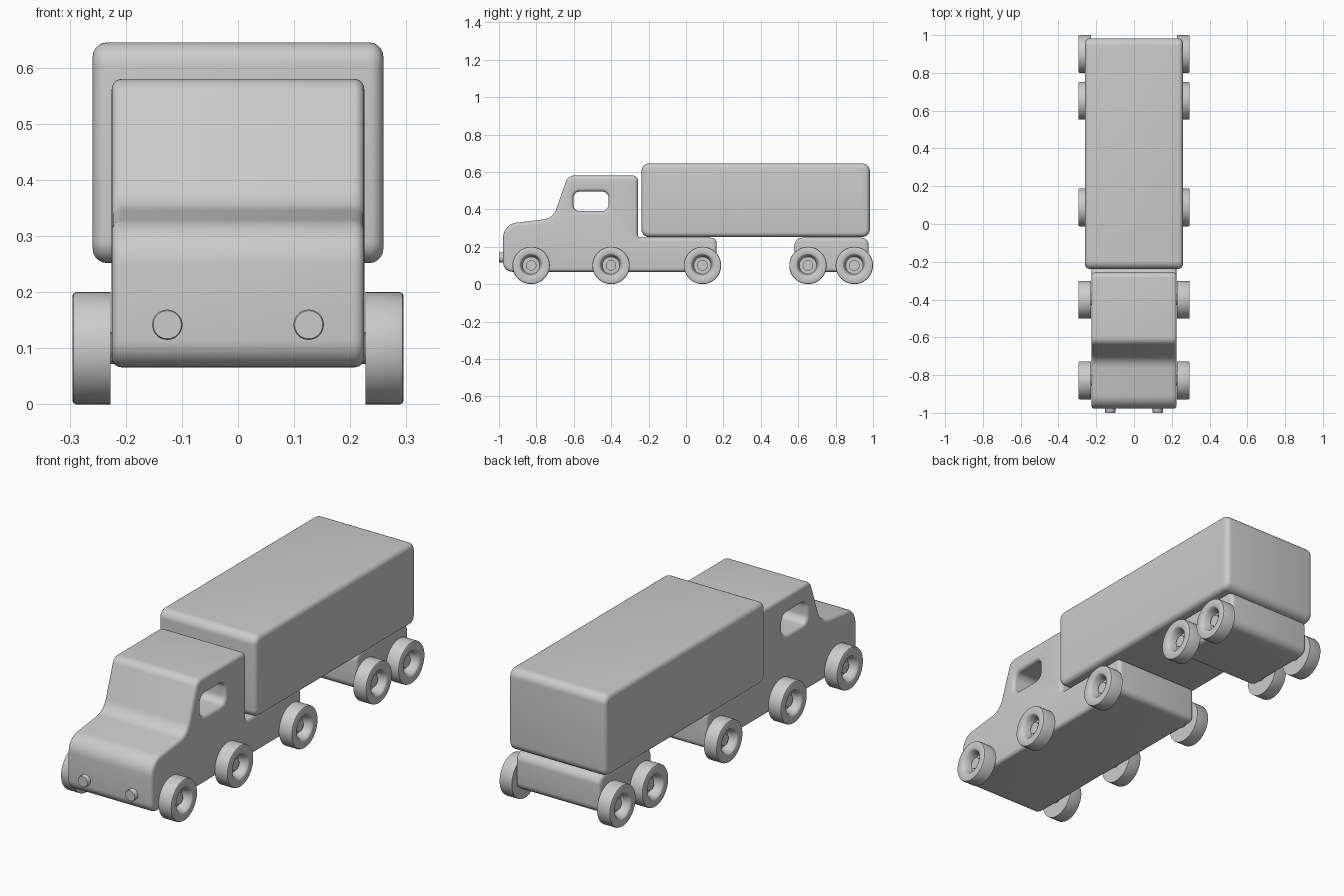
import bpy, bmesh, math
from mathutils import Vector

cube = bpy.data.objects.get("Cube")
if cube:
    bpy.data.objects.remove(cube, do_unlink=True)

grey = bpy.data.materials.new("plain grey")
grey.use_nodes = True
grey.diffuse_color = (0.6, 0.6, 0.6, 1)
grey.node_tree.nodes["Principled BSDF"].inputs["Base Color"].default_value = (0.6, 0.6, 0.6, 1)


def finish(name, bm):
    bmesh.ops.recalc_face_normals(bm, faces=bm.faces[:])
    mesh = bpy.data.meshes.new(name)
    bm.to_mesh(mesh)
    bm.free()
    mesh.materials.append(grey)
    obj = bpy.data.objects.new(name, mesh)
    bpy.context.collection.objects.link(obj)
    bpy.ops.object.select_all(action="DESELECT")
    obj.select_set(True)
    bpy.context.view_layer.objects.active = obj
    bpy.ops.object.shade_smooth_by_angle(angle=math.radians(35))
    return obj


def rounded(corners, steps=8):
    """Side outline (y, z) with every corner (y, z, radius) turned into an arc."""
    out = []
    for i, (y, z, r) in enumerate(corners):
        p = Vector((0, y, z))
        a = (Vector((0, *corners[i - 1][:2])) - p).normalized()
        b = (Vector((0, *corners[(i + 1) % len(corners)][:2])) - p).normalized()
        half = a.angle(b) / 2
        centre = p + (a + b).normalized() * (r / math.sin(half))
        start = (p + a * (r / math.tan(half)) - centre).normalized()
        end = (p + b * (r / math.tan(half)) - centre).normalized()
        out += [centre + start.slerp(end, k / steps).normalized() * r for k in range(steps + 1)]
    return out


def inset(loop, d):
    """Move a loop into the material, which lies on its left."""
    out = []
    for i, p in enumerate(loop):
        a = (p - loop[i - 1]).normalized()
        b = (loop[(i + 1) % len(loop)] - p).normalized()
        t = (a + b).normalized()
        out.append(p + Vector((0, -t.z, t.y)) * (d / t.dot(a)))
    return out


def block(name, loops, half_width, bevel, steps=5):
    """Extrude outlines across x with rounded side edges."""
    bm = bmesh.new()
    arc = [k / steps * math.pi / 2 for k in range(steps + 1)]
    section = [(half_width - bevel * (1 - math.sin(t)), bevel * (1 - math.cos(t))) for t in arc]
    section = [(-x, d) for x, d in reversed(section)] + section
    caps = [[], []]
    for loop in loops:
        n = len(loop)
        rings = [[bm.verts.new((x, p.y, p.z)) for p in inset(loop, d)] for x, d in section]
        for r, s in zip(rings, rings[1:]):
            for i in range(n):
                bm.faces.new((r[i - 1], r[i], s[i], s[i - 1]))
        for cap, ring in zip(caps, (rings[0], rings[-1])):
            cap += [bm.edges.get((ring[i - 1], ring[i])) for i in range(n)]
    for cap in caps:
        bmesh.ops.triangle_fill(bm, edges=cap, use_beauty=True)
    return finish(name, bm)


def box_outline(y0, y1, z0, z1, r):
    return rounded([(y0, z0, r), (y1, z0, r), (y1, z1, r), (y0, z1, r)])


def lathe(name, profile, axis, centre, segments=48):
    """Turn a (radius, distance) profile about an axis; closed at both ends."""
    bm = bmesh.new()
    axis = Vector(axis)
    up = Vector((0, 0, 1))
    side = axis.cross(up)
    rings = []
    for r, d in profile:
        angles = [2 * math.pi * i / segments for i in range(segments)]
        rings.append([bm.verts.new(Vector(centre) + axis * d
                                   + (side * math.cos(t) + up * math.sin(t)) * r) for t in angles])
    for r, s in zip(rings, rings[1:]):
        for i in range(segments):
            bm.faces.new((r[i - 1], r[i], s[i], s[i - 1]))
    bm.faces.new(rings[0])
    bm.faces.new(rings[-1])
    return finish(name, bm)


# Cab and chassis in one piece, with a window cut right through
cab = rounded([(-0.978, 0.066, 0.05), (0.164, 0.066, 0.03), (0.164, 0.248, 0.03),
               (-0.257, 0.248, 0.015), (-0.257, 0.58, 0.027), (-0.631, 0.58, 0.045),
               (-0.711, 0.352, 0.08), (-0.978, 0.32, 0.08)])
window = box_outline(-0.602, -0.414, 0.39, 0.495, 0.035)[::-1]
block("cab", [cab, window], 0.225, 0.018)

# Trailer box and its rear wheel block
block("trailer", [box_outline(-0.238, 0.983, 0.252, 0.645, 0.04)], 0.259, 0.025)
block("rear_wheel_block", [box_outline(0.58, 0.977, 0.066, 0.248, 0.04)], 0.225, 0.018)

# Wheels with a dished face and a flat hub
wheel = [(0.1, 0.227), (0.1, 0.288), (0.098, 0.293), (0.094, 0.295), (0.064, 0.295),
         (0.060, 0.293), (0.054, 0.284), (0.049, 0.268), (0.046, 0.25), (0.028, 0.25),
         (0.028, 0.268)]
for label, y in (("front", -0.828), ("cab_rear", -0.401), ("chassis", 0.088),
                 ("trailer_front", 0.652), ("trailer_rear", 0.9)):
    for side, s in (("left", 1), ("right", -1)):
        lathe(f"{label}_wheel_{side}", wheel, (s, 0, 0), (0, y, 0.1))
        lathe(f"{label}_axle_{side}", [(0.028, 0.2), (0.028, 0.24)], (s, 0, 0), (0, y, 0.1), 24)

# Headlights
for side, s in (("left", 1), ("right", -1)):
    lathe(f"headlight_{side}", [(0.027, 0.95), (0.027, 0.997), (0.025, 1.0)],
          (0, -1, 0), (s * 0.126, 0, 0.142), 32)
